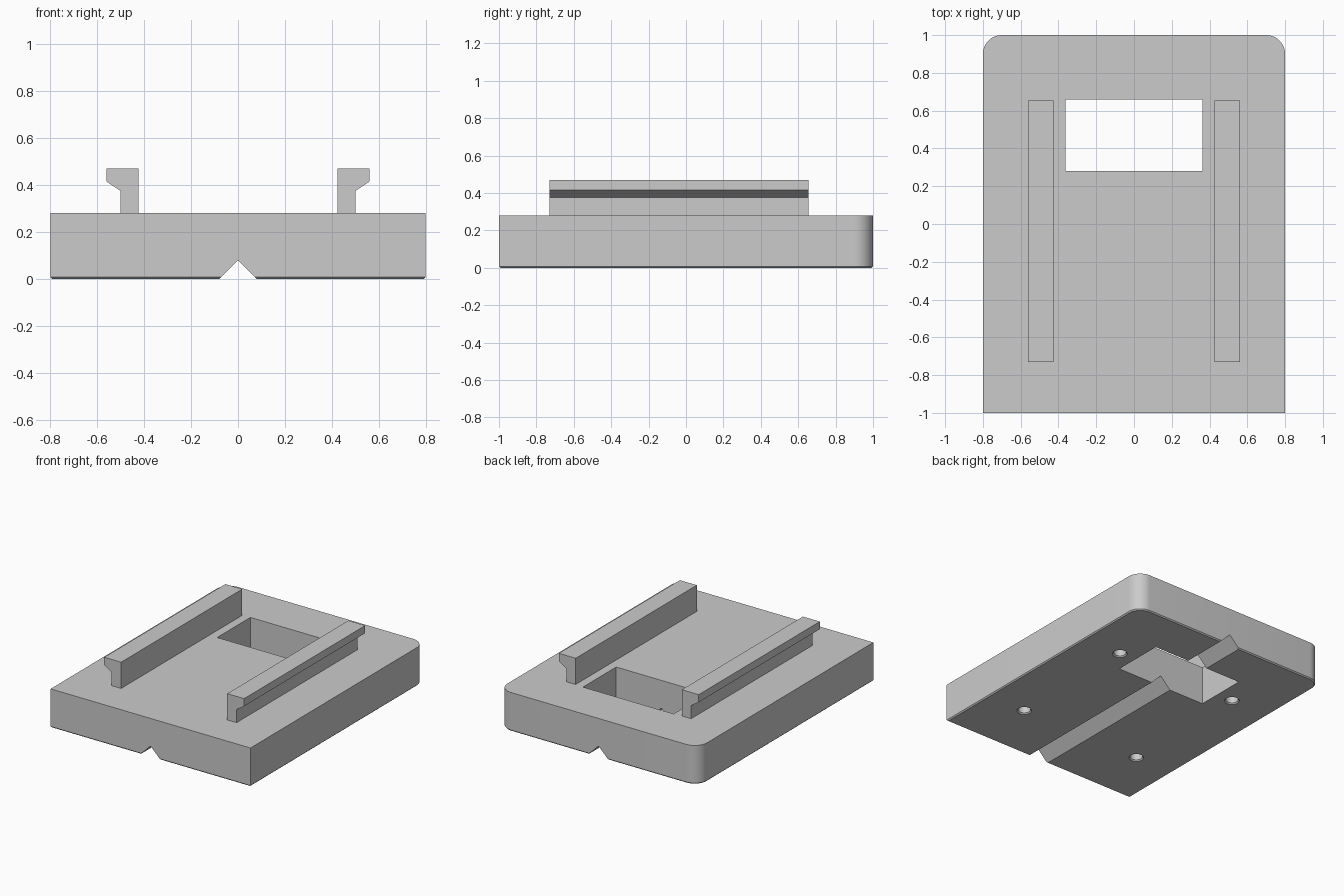
import bpy, bmesh
from math import cos, sin, pi

if "Cube" in bpy.data.objects:
    bpy.data.objects.remove(bpy.data.objects["Cube"])

grey = bpy.data.materials.new("plain_grey")
grey.use_nodes = True
grey.diffuse_color = (0.6, 0.6, 0.6, 1)
grey.node_tree.nodes["Principled BSDF"].inputs["Base Color"].default_value = (0.6, 0.6, 0.6, 1)

WIDTH, LENGTH, TOP = 0.8, 1.0, 0.28    # half width, half length, plate height
CORNER, BEVEL = 0.1, 0.008


def loft(name, rings):
    """Closed solid through rings of matching points."""
    bm = bmesh.new()
    loops = [[bm.verts.new(p) for p in ring] for ring in rings]
    for a, b in zip(loops, loops[1:]):
        for i in range(len(a)):
            j = (i + 1) % len(a)
            bm.faces.new((a[i], a[j], b[j], b[i]))
    bm.faces.new(loops[0][::-1])
    bm.faces.new(loops[-1])
    bmesh.ops.recalc_face_normals(bm, faces=bm.faces)
    mesh = bpy.data.meshes.new(name)
    bm.to_mesh(mesh)
    bm.free()
    mesh.materials.append(grey)
    obj = bpy.data.objects.new(name, mesh)
    bpy.context.collection.objects.link(obj)
    return obj


def bar(name, profile, y0, y1):
    """Extrude an x-z profile along y."""
    return loft(name, [[(x, y, z) for x, z in profile] for y in (y0, y1)])


def plate_ring(z, inset):
    """Plate outline, square at the front and rounded at the back."""
    w, l, r, n = WIDTH - inset, LENGTH - inset, CORNER - inset, 12
    right = [(w - r + r * cos(i / n * pi / 2), l - r + r * sin(i / n * pi / 2))
             for i in range(n + 1)]
    points = [(-w, -l), (w, -l)] + right + [(-x, y) for x, y in reversed(right)]
    return [(x, y, z) for x, y in points]


def circle(x, y, z, r, n=32):
    return [(x + r * cos(i * 2 * pi / n), y + r * sin(i * 2 * pi / n), z) for i in range(n)]


# Plate with a small bevel around the underside
plate = loft("base_plate", [plate_ring(0, BEVEL), plate_ring(BEVEL, 0), plate_ring(TOP, 0)])

# Cutters: window, V groove underneath and four blind holes
cutters = [
    bar("window_cutter", [(-0.363, -0.1), (0.363, -0.1), (0.363, 0.4), (-0.363, 0.4)], 0.28, 0.66),
    bar("groove_cutter", [(-0.1, -0.02), (0.1, -0.02), (0, 0.08)], -1.1, 1.1),
]
for x in (-0.49, 0.49):
    for y in (-0.56, 0.437):
        cutters.append(loft("hole_cutter", [
            circle(x, y, -0.01, 0.06), circle(x, y, BEVEL, 0.042), circle(x, y, 0.2, 0.042)]))
for cutter in cutters:
    mod = plate.modifiers.new(cutter.name, "BOOLEAN")
    mod.operation = "DIFFERENCE"
    mod.solver = "EXACT"
    mod.object = cutter

# Bake the cuts, then drop the cutters
bpy.context.view_layer.update()
baked = bpy.data.meshes.new_from_object(plate.evaluated_get(bpy.context.evaluated_depsgraph_get()))
plate.modifiers.clear()
plate.data = baked
for cutter in cutters:
    bpy.data.objects.remove(cutter)

# Smooth rounded corners, crisp edges elsewhere
bpy.ops.object.select_all(action="DESELECT")
plate.select_set(True)
bpy.context.view_layer.objects.active = plate
bpy.ops.object.shade_smooth_by_angle(angle=pi / 6)

# Pair of rails with outward lips
rail = [(0.425, TOP), (0.5, TOP), (0.5, 0.375), (0.56, 0.415), (0.56, 0.47), (0.425, 0.47)]
for side, name in ((-1, "right_rail"), (1, "left_rail")):
    bar(name, [(side * x, z) for x, z in rail], -0.73, 0.655)
